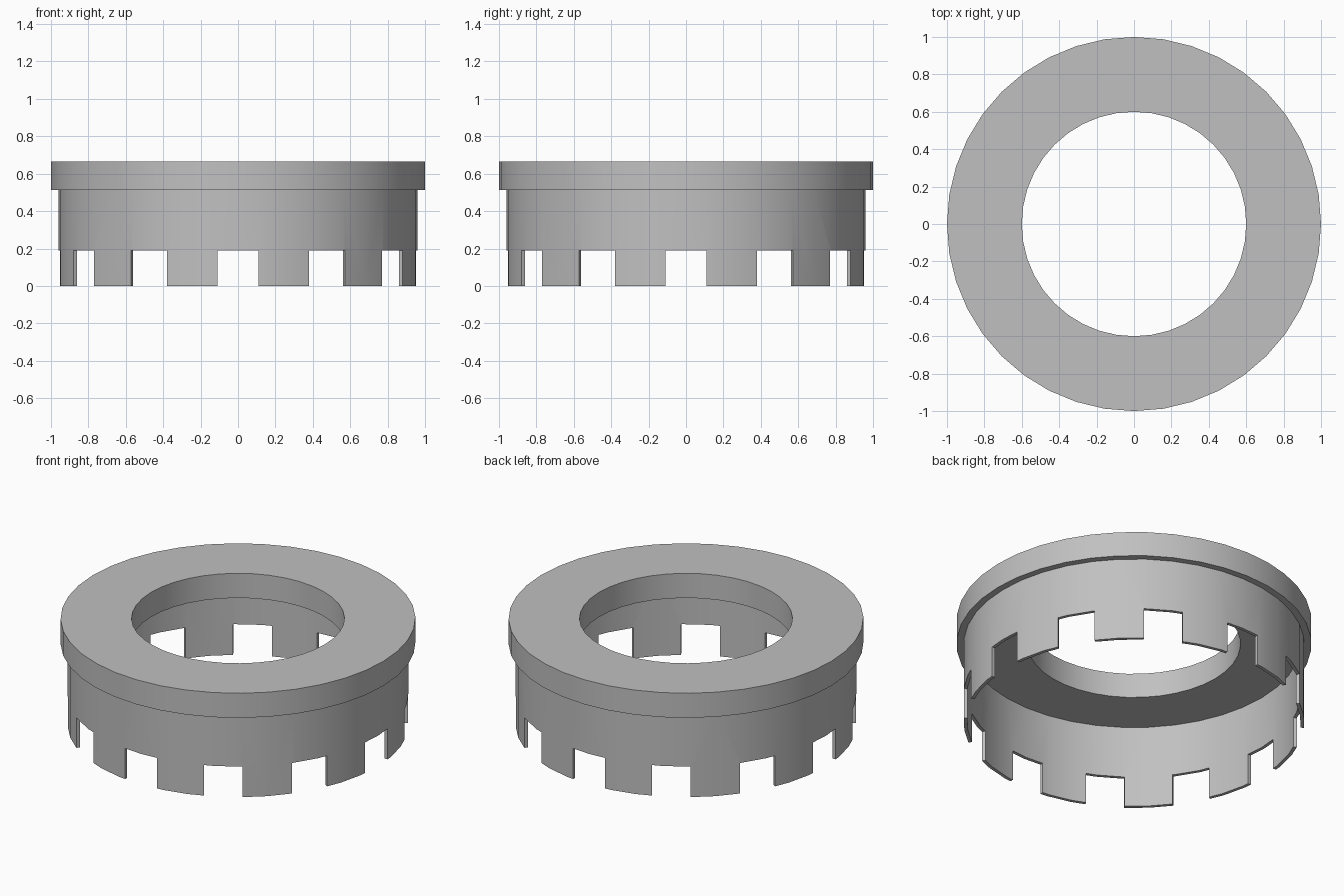
import bpy, bmesh, math
from mathutils import Matrix, Vector

cube = bpy.data.objects.get("Cube")
if cube:
    bpy.data.objects.remove(cube, do_unlink=True)

SEGMENTS = 40
SLOTS = 12
RIM_TOP, RIM_BOTTOM, SLOT_TOP = 0.665, 0.512, 0.19
HOLE_R, RIM_R, WALL_R, WALL_IN = 0.6, 1.0, 0.96, 0.94

grey = bpy.data.materials.new("plain_grey")
grey.use_nodes = True
colour = (0.53, 0.53, 0.53, 1)
grey.diffuse_color = colour
grey.node_tree.nodes["Principled BSDF"].inputs["Base Color"].default_value = colour


def add_object(name, bm):
    bmesh.ops.recalc_face_normals(bm, faces=bm.faces)
    mesh = bpy.data.meshes.new(name)
    bm.to_mesh(mesh)
    bm.free()
    obj = bpy.data.objects.new(name, mesh)
    bpy.context.collection.objects.link(obj)
    return obj


# Collar: flat rim and thin skirt turned from one closed profile
profile = [(HOLE_R, RIM_TOP), (RIM_R, RIM_TOP), (RIM_R, RIM_BOTTOM), (WALL_R, RIM_BOTTOM),
           (WALL_R, 0), (WALL_IN, 0), (WALL_IN, RIM_BOTTOM), (HOLE_R, RIM_BOTTOM)]
bm = bmesh.new()
rings = []
for i in range(SEGMENTS):
    a = math.tau * i / SEGMENTS
    rings.append([bm.verts.new((r * math.cos(a), r * math.sin(a), z)) for r, z in profile])
for i, ring in enumerate(rings):
    following = rings[(i + 1) % SEGMENTS]
    for j in range(len(profile)):
        k = (j + 1) % len(profile)
        bm.faces.new((ring[j], following[j], following[k], ring[k]))
collar = add_object("slotted_collar", bm)
collar.data.materials.append(grey)

# Slot cutters: evenly spaced blocks crossing the lower skirt
bm = bmesh.new()
for i in range(SLOTS):
    place = (Matrix.Rotation(math.tau * i / SLOTS, 4, "Z")
             @ Matrix.Translation(Vector((WALL_R, 0, SLOT_TOP - 0.2)))
             @ Matrix.Diagonal((0.2, 0.22, 0.4, 1)))
    bmesh.ops.create_cube(bm, size=1, matrix=place)
cutter = add_object("slot_cutter", bm)
cutter.hide_render = True

# Cut the slots, then discard the cutter
cut = collar.modifiers.new("slots", "BOOLEAN")
cut.operation = "DIFFERENCE"
cut.solver = "EXACT"
cut.object = cutter
bpy.ops.object.select_all(action="DESELECT")
collar.select_set(True)
bpy.context.view_layer.objects.active = collar
bpy.ops.object.modifier_apply(modifier=cut.name)
bpy.data.objects.remove(cutter, do_unlink=True)
bpy.ops.object.shade_smooth_by_angle(angle=math.radians(30))
